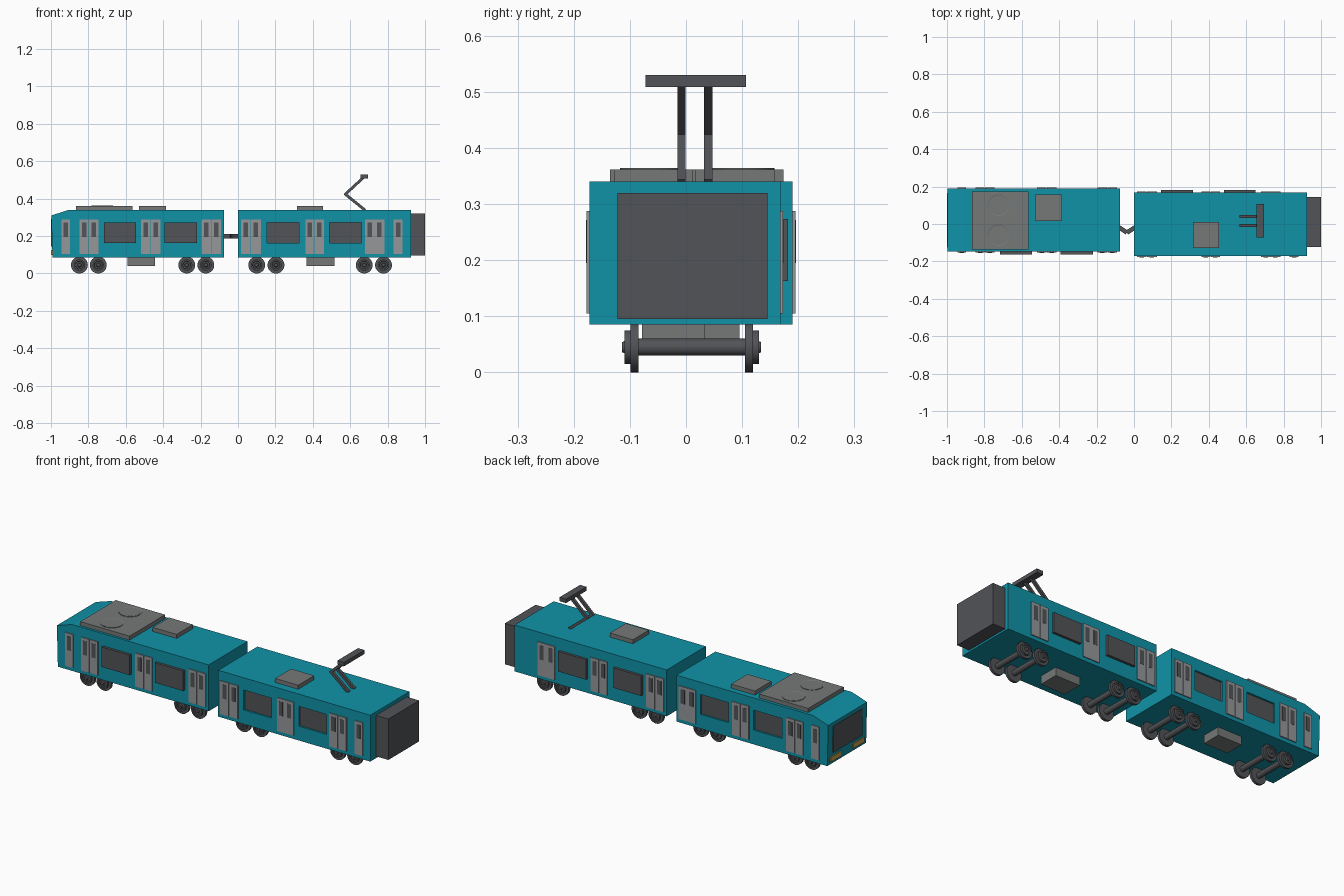
import bpy, bmesh, math
from mathutils import Vector

if "Cube" in bpy.data.objects:
    bpy.data.objects.remove(bpy.data.objects["Cube"])


def mat(name, c):
    m = bpy.data.materials.new(name)
    m.diffuse_color = (*c, 1)
    m.use_nodes = True
    m.node_tree.nodes["Principled BSDF"].inputs["Base Color"].default_value = m.diffuse_color
    return m


TEAL = mat("teal", (0.005, 0.29, 0.39))
DARK = mat("dark", (0.085, 0.087, 0.095))
LIGHT = mat("light", (0.3, 0.31, 0.32))
MID = mat("mid", (0.18, 0.19, 0.19))
AMBER = mat("amber", (0.6, 0.35, 0.07))


def finish(bm, name, m):
    bmesh.ops.recalc_face_normals(bm, faces=bm.faces)
    me = bpy.data.meshes.new(name)
    bm.to_mesh(me)
    bm.free()
    ob = bpy.data.objects.new(name, me)
    bpy.context.collection.objects.link(ob)
    me.materials.append(m)
    return ob


def box(name, x, y, z, m):
    bm = bmesh.new()
    bmesh.ops.create_cube(bm, size=1)
    for v in bm.verts:
        v.co = [(r[0] + r[1]) / 2 + c * (r[1] - r[0]) for c, r in zip(v.co, (x, y, z))]
    return finish(bm, name, m)


def extrude_y(name, pts, y, m):
    bm = bmesh.new()
    f = bm.faces.new([bm.verts.new((px, y[0], pz)) for px, pz in pts])
    r = bmesh.ops.extrude_face_region(bm, geom=[f])
    vs = [g for g in r["geom"] if isinstance(g, bmesh.types.BMVert)]
    bmesh.ops.translate(bm, verts=vs, vec=(0, y[1] - y[0], 0))
    return finish(bm, name, m)


def lathe(name, profile, loc, m, axis="Y", n=32):
    # profile of (radius, distance along axis)
    bm = bmesh.new()
    vs = [bm.verts.new((r, 0, h)) for r, h in profile]
    es = [bm.edges.new(p) for p in zip(vs, vs[1:])]
    bmesh.ops.spin(bm, geom=vs + es, cent=(0, 0, 0), axis=(0, 0, 1),
                   angle=math.tau, steps=n, use_duplicate=False)
    bmesh.ops.remove_doubles(bm, verts=bm.verts, dist=1e-5)
    if axis == "Y":
        for v in bm.verts:
            v.co = (v.co.x, v.co.z, v.co.y)
    bmesh.ops.translate(bm, verts=bm.verts, vec=loc)
    ob = finish(bm, name, m)
    bpy.context.view_layer.objects.active = ob
    ob.select_set(True)
    bpy.ops.object.shade_smooth_by_angle(angle=math.radians(35))
    ob.select_set(False)
    return ob


def bar(name, a, b, w, up, m):
    # square bar from a to b
    a, b, up = Vector(a), Vector(b), Vector(up)
    d = (b - a).normalized()
    s = d.cross(up).normalized() * w / 2
    t = up.normalized() * w / 2
    bm = bmesh.new()
    f = bm.faces.new([bm.verts.new(a + i * s + j * t) for i, j in ((-1, -1), (1, -1), (1, 1), (-1, 1))])
    r = bmesh.ops.extrude_face_region(bm, geom=[f])
    vs = [g for g in r["geom"] if isinstance(g, bmesh.types.BMVert)]
    bmesh.ops.translate(bm, verts=vs, vec=b - a)
    return finish(bm, name, m)


def cut(ob, x, y, z):
    c = box("window_cutter", x, y, z, DARK)
    c.hide_render = True
    c.hide_viewport = True
    mod = ob.modifiers.new("window_recess", "BOOLEAN")
    mod.operation = "DIFFERENCE"
    mod.solver = "EXACT"
    mod.object = c


def span(y, side, inner, outer):
    return sorted((y + side * inner, y + side * outer))


def leaf(x0, x1, y, side):
    # one door leaf with its small window
    box("door_leaf", (x0, x1), span(y, side, -0.004, 0.005), (0.105, 0.288), LIGHT)
    c = (x0 + x1) / 2
    box("door_window", (c - 0.012, c + 0.012), span(y, side, 0, 0.006), (0.195, 0.272), DARK)


def double_door(x0, x1, y, side):
    c = (x0 + x1) / 2
    leaf(x0, c - 0.001, y, side)
    leaf(c + 0.001, x1, y, side)


WZ = (0.163, 0.273)


def raised_window(x0, x1, y, side):
    box("window", (x0, x1), span(y, side, -0.005, 0.014), WZ, DARK)


def recessed_window(body, x0, x1, y, side):
    cut(body, (x0, x1), span(y, side, -0.012, 0.02), WZ)
    box("window", (x0 - 0.002, x1 + 0.002), span(y, side, -0.018, -0.010), (0.161, 0.275), DARK)


# car bodies
A0, A1, B0, B1 = -0.148, 0.19, -0.172, 0.168
front_car = extrude_y("front_car_body", [(-0.992, 0.085), (-0.075, 0.085), (-0.075, 0.34),
                      (-0.905, 0.34), (-0.998, 0.31)], (A0, A1), TEAL)
rear_car = box("rear_car_body", (0, 0.925), (B0, B1), (0.085, 0.34), TEAL)
box("end_gangway", (0.92, 1.0), (-0.122, 0.145), (0.095, 0.32), DARK)

# doors and windows on both sides
for y, side in ((A0, -1), (A1, 1)):
    leaf(-0.945, -0.897, y, side)
    for x0, x1 in ((-0.848, -0.746), (-0.518, -0.415), (-0.194, -0.092)):
        double_door(x0, x1, y, side)
    for x0, x1 in ((-0.717, -0.545), (-0.392, -0.22)):
        if side < 0:
            raised_window(x0, x1, y, side)
        else:
            recessed_window(front_car, x0, x1, y, side)
for y, side in ((B0, -1), (B1, 1)):
    if side < 0:
        leaf(0.832, 0.88, y, side)
    for x0, x1 in ((0.015, 0.122), (0.36, 0.46), (0.678, 0.782)):
        double_door(x0, x1, y, side)
    for x0, x1 in ((0.155, 0.325), (0.49, 0.66)):
        if side < 0:
            recessed_window(rear_car, x0, x1, y, side)
        else:
            raised_window(x0 - 0.01, x1 - 0.01, y, side)

# nose windscreen and headlights
box("windscreen", (-1.0, -0.985), (-0.105, 0.148), (0.145, 0.29), DARK)
for y0, y1 in ((-0.125, -0.03), (0.072, 0.167)):
    box("headlight", (-0.999, -0.985), (y0, y1), (0.1, 0.125), AMBER)

# roof units with fans
box("roof_cooler", (-0.865, -0.565), (-0.135, 0.174), (0.335, 0.362), MID)
for y in (-0.06, 0.1):
    lathe("roof_fan", [(0, 0.363), (0.052, 0.363), (0.052, 0.3625), (0.058, 0.364), (0.058, 0.355)],
          (-0.725, y, 0), MID, "Z")
box("roof_unit", (-0.53, -0.385), (0.016, 0.158), (0.335, 0.362), MID)
box("roof_unit", (0.315, 0.455), (-0.127, 0.012), (0.335, 0.362), MID)

# pantograph
for y in (-0.008, 0.04):
    bar("pantograph_lower_arm", (0.68, y, 0.338), (0.57, y, 0.427), 0.015, (0, 1, 0), DARK)
    bar("pantograph_upper_arm", (0.57, y, 0.42), (0.675, y, 0.517), 0.015, (0, 1, 0), DARK)
box("pantograph_head", (0.655, 0.695), (-0.072, 0.107), (0.509, 0.53), DARK)

# coupler
for x in (-0.08, 0.005):
    bar("coupler_half", (x, -0.018, 0.2), (-0.0375, -0.046, 0.2), 0.024, (0, 0, 1), DARK)

# underfloor boxes
box("underfloor_box", (-0.59, -0.445), (-0.01, 0.095), (0.04, 0.09), MID)
box("underfloor_box", (0.365, 0.515), (-0.078, 0.033), (0.04, 0.09), MID)

# wheelsets: axle with flanged wheels at both ends
half = [(0.015, 0.095), (0.045, 0.095), (0.045, 0.109), (0.03, 0.109), (0.03, 0.12),
        (0.022, 0.12), (0.02, 0.117), (0.012, 0.117), (0.009, 0.124), (0, 0.124)]
prof = [(r, -h) for r, h in reversed(half)] + half
for x in (-0.848, -0.747, -0.274, -0.172, 0.1, 0.203, 0.675, 0.778):
    lathe("wheelset", prof, (x, 0.01, 0.045), DARK)
